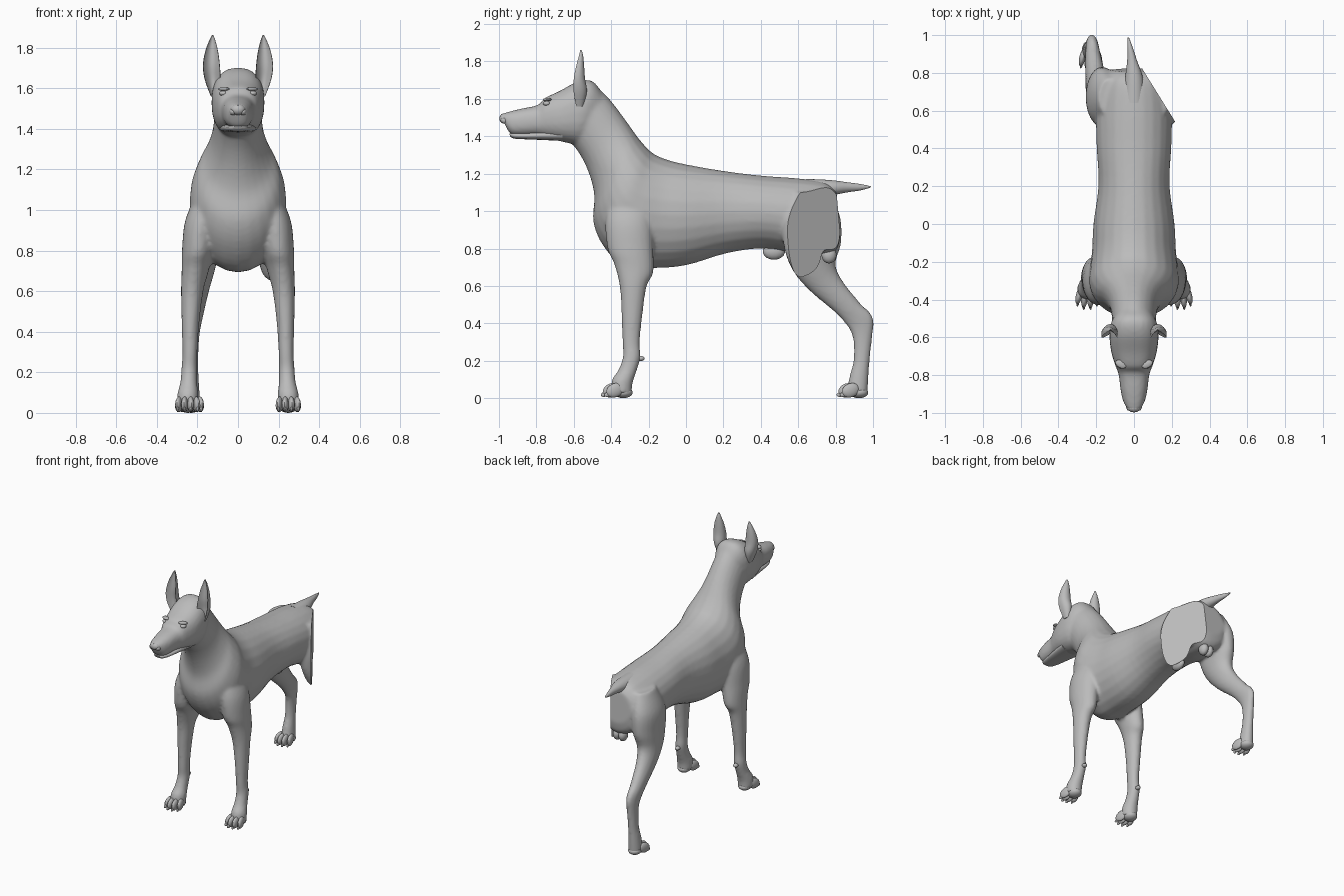
import bpy, bmesh, math
from mathutils import Vector, Matrix

coat = bpy.data.materials.new("grey_coat")
coat.diffuse_color = (0.5, 0.5, 0.5, 1)


def spline(rows, steps):
    """Catmull-Rom interpolation through the section rows."""
    out = []
    for i in range(len(rows) - 1):
        p = [rows[max(i - 1, 0)], rows[i], rows[i + 1], rows[min(i + 2, len(rows) - 1)]]
        for s in range(steps):
            t = s / steps
            out.append([0.5 * (2 * b + (c - a) * t + (2 * a - 5 * b + 4 * c - d) * t * t
                               + (3 * b - a - 3 * c + d) * t ** 3) for a, b, c, d in zip(*p)])
    return out + [list(rows[-1])]


def loft(bm, rows, side=1, sides=24, steps=4, power=2.0, hollow=False):
    """Section row: edge A (y, z), edge B (y, z), centre x, half width."""
    rings = []
    for ya, za, yb, zb, cx, w in spline(rows, steps):
        ring = []
        for k in range(sides):
            a = 2 * math.pi * k / sides
            u = math.copysign(abs(math.sin(a)) ** (2 / power), math.sin(a))
            v = math.copysign(abs(math.cos(a)) ** (2 / power), math.cos(a))
            if hollow and v > 0.05:
                v = 0.9 * u * u - 0.35
            ring.append(bm.verts.new((side * (cx + w * u), (ya + yb) / 2 + v * (ya - yb) / 2,
                                      (za + zb) / 2 + v * (za - zb) / 2)))
        rings.append(ring)
    faces = [bm.faces.new(rings[0]), bm.faces.new(rings[-1][::-1])]
    for r, q in zip(rings, rings[1:]):
        for k in range(sides):
            n = (k + 1) % sides
            faces.append(bm.faces.new((r[k], q[k], q[n], r[n])))
    bmesh.ops.recalc_face_normals(bm, faces=faces)


def blob(bm, pos, size, rot_z=0.0, rot_x=0.0):
    m = (Matrix.Translation(pos) @ Matrix.Rotation(rot_z, 4, 'Z') @ Matrix.Rotation(rot_x, 4, 'X')
         @ Matrix.Diagonal((*size, 1)))
    bmesh.ops.create_uvsphere(bm, u_segments=14, v_segments=9, radius=1, matrix=m)


def finish(bm, name, angle=45):
    me = bpy.data.meshes.new(name)
    bm.to_mesh(me)
    bm.free()
    ob = bpy.data.objects.new(name, me)
    bpy.context.collection.objects.link(ob)
    me.materials.append(coat)
    bpy.ops.object.select_all(action='DESELECT')
    ob.select_set(True)
    bpy.context.view_layer.objects.active = ob
    bpy.ops.object.shade_smooth_by_angle(angle=math.radians(angle))
    return ob


# Section profiles
torso = [(.805, 1.10, .825, .87, 0, .12), (.75, 1.152, .79, .78, 0, .175), (.6, 1.175, .62, .77, 0, .20),
         (.4, 1.19, .42, .80, 0, .198), (.2, 1.215, .22, .775, 0, .188), (0, 1.25, 0, .71, 0, .215),
         (-.1, 1.275, -.18, .695, 0, .222), (-.17, 1.305, -.33, .705, 0, .235),
         (-.21, 1.34, -.44, .81, 0, .235), (-.25, 1.385, -.495, .94, 0, .205),
         (-.29, 1.44, -.49, 1.08, 0, .16), (-.34, 1.51, -.515, 1.19, 0, .13),
         (-.41, 1.60, -.56, 1.29, 0, .118), (-.5, 1.69, -.62, 1.375, 0, .115)]
head = [(-.44, 1.62, -.50, 1.40, 0, .09), (-.5, 1.695, -.57, 1.36, 0, .125), (-.58, 1.692, -.62, 1.362, 0, .13),
        (-.68, 1.64, -.68, 1.375, 0, .12), (-.755, 1.605, -.75, 1.39, 0, .098), (-.79, 1.568, -.80, 1.402, 0, .082),
        (-.88, 1.548, -.88, 1.402, 0, .071), (-.945, 1.532, -.935, 1.41, 0, .057),
        (-.99, 1.518, -.965, 1.455, 0, .036)]
jaw = [(-.66, 1.44, -.66, 1.375, 0, .09), (-.76, 1.43, -.76, 1.38, 0, .074), (-.86, 1.42, -.86, 1.384, 0, .058),
       (-.92, 1.42, -.92, 1.388, 0, .042), (-.945, 1.415, -.94, 1.40, 0, .02)]
fore_leg = [(-.40, 1.10, -.20, 1.10, .14, .055), (-.43, .95, -.18, .95, .18, .08), (-.42, .80, -.175, .80, .198, .078),
            (-.385, .72, -.175, .67, .212, .066), (-.355, .60, -.21, .60, .226, .055),
            (-.345, .45, -.232, .45, .234, .044), (-.34, .30, -.247, .30, .237, .037),
            (-.338, .22, -.243, .22, .24, .039), (-.362, .15, -.262, .15, .243, .042),
            (-.395, .10, -.285, .08, .247, .052), (-.40, .04, -.29, .015, .248, .052)]
thigh = [(.57, 1.10, .77, 1.10, .13, .06), (.515, .95, .825, .97, .162, .088), (.525, .80, .83, .83, .172, .082),
         (.572, .68, .80, .72, .185, .07)]
shank = [(.66, .575, .835, .63, .20, .057), (.80, .455, .93, .51, .215, .044), (.872, .37, 1.0, .43, .222, .034),
         (.895, .30, .993, .30, .226, .031), (.895, .20, .982, .20, .228, .033),
         (.875, .12, .976, .11, .23, .04), (.86, .04, .97, .015, .23, .046)]

# Body: torso, head and limbs fused into one skin
bm = bmesh.new()
loft(bm, torso)
loft(bm, head, power=2.4)
for s in (-1, 1):
    loft(bm, fore_leg, s, steps=5)
loft(bm, thigh + shank, -1, steps=5)
loft(bm, thigh + [(.61, .64, .74, .69, .195, .05)], 1, steps=5)
rough = finish(bm, "rough_body")
mod = rough.modifiers.new("fuse", 'REMESH')
mod.mode, mod.voxel_size = 'VOXEL', 0.011
mod = rough.modifiers.new("soften", 'SMOOTH')
mod.factor, mod.iterations = 0.5, 6
deps = bpy.context.evaluated_depsgraph_get()
bm = bmesh.new()
bm.from_object(rough, deps)
bpy.data.objects.remove(rough)

# Flat cut where the right hind leg is missing
cut = bmesh.ops.bisect_plane(bm, geom=bm.verts[:] + bm.edges[:] + bm.faces[:], plane_co=(.225, .53, .9),
                             plane_no=Vector((.29, .18, 0)).normalized(), clear_outer=True)
rim = [e for e in cut["geom_cut"] if isinstance(e, bmesh.types.BMEdge)]
bmesh.ops.holes_fill(bm, edges=rim, sides=0)
finish(bm, "body", 40)

# Lower jaw
bm = bmesh.new()
loft(bm, jaw, power=2.4)
finish(bm, "lower_jaw")

# Nose with nostril wings
bm = bmesh.new()
blob(bm, (0, -.972, 1.495), (.036, .026, .027))
for s in (-1, 1):
    blob(bm, (s * .024, -.968, 1.485), (.018, .022, .018))
finish(bm, "nose")

# Upright cupped ears, eyes and brows
ear = [(-.60, 1.56, -.55, 1.56, .118, .016), (-.625, 1.64, -.53, 1.64, .125, .038), (-.62, 1.71, -.54, 1.71, .131, .042),
       (-.60, 1.78, -.545, 1.78, .13, .032), (-.58, 1.83, -.55, 1.83, .127, .017), (-.568, 1.862, -.558, 1.862, .125, .004)]
for s, label in ((-1, "left"), (1, "right")):
    bm = bmesh.new()
    loft(bm, ear, s, hollow=True)
    finish(bm, "ear_" + label)
    bm = bmesh.new()
    blob(bm, (s * .072, -.745, 1.575), (.022, .02, .013), s * .5)
    blob(bm, (s * .07, -.742, 1.596), (.032, .02, .009), s * .5)
    finish(bm, "eye_" + label)

# Short docked tail
bm = bmesh.new()
loft(bm, [(.64, 1.172, .70, 1.06, 0, .06), (.77, 1.166, .79, 1.085, 0, .046), (.87, 1.153, .86, 1.10, -.01, .026),
          (.93, 1.145, .93, 1.11, -.02, .015), (.988, 1.133, .985, 1.125, -.03, .004)])
finish(bm, "tail")

# Paws: four toes with claws, plus a sole pad
for name, x, y, side in (("paw_front_left", .248, -.385, -1), ("paw_front_right", .248, -.385, 1),
                         ("paw_hind_left", .23, .875, -1)):
    bm = bmesh.new()
    blob(bm, (side * x, y + .05, .03), (.046, .05, .03))
    for k, off in enumerate((-.043, -.015, .015, .043)):
        fwd = .012 if k in (1, 2) else -.006
        turn = side * off * 5
        blob(bm, (side * (x + off), y - fwd, .042), (.017, .05, .037), turn, .35)
        blob(bm, (side * (x + off * 1.15), y - fwd - .042, .018), (.007, .016, .012), turn)
    finish(bm, name)

# Dewclaw pads behind the front pasterns
for s, label in ((-1, "left"), (1, "right")):
    bm = bmesh.new()
    blob(bm, (s * .238, -.243, .212), (.017, .022, .014))
    finish(bm, "wrist_pad_" + label)

# Small underside bumps
bm = bmesh.new()
blob(bm, (0, .47, .785), (.03, .06, .045))
finish(bm, "belly_bump")
bm = bmesh.new()
for s in (-1, 1):
    blob(bm, (s * .022, .765, .765), (.03, .04, .045))
finish(bm, "rear_bumps")
